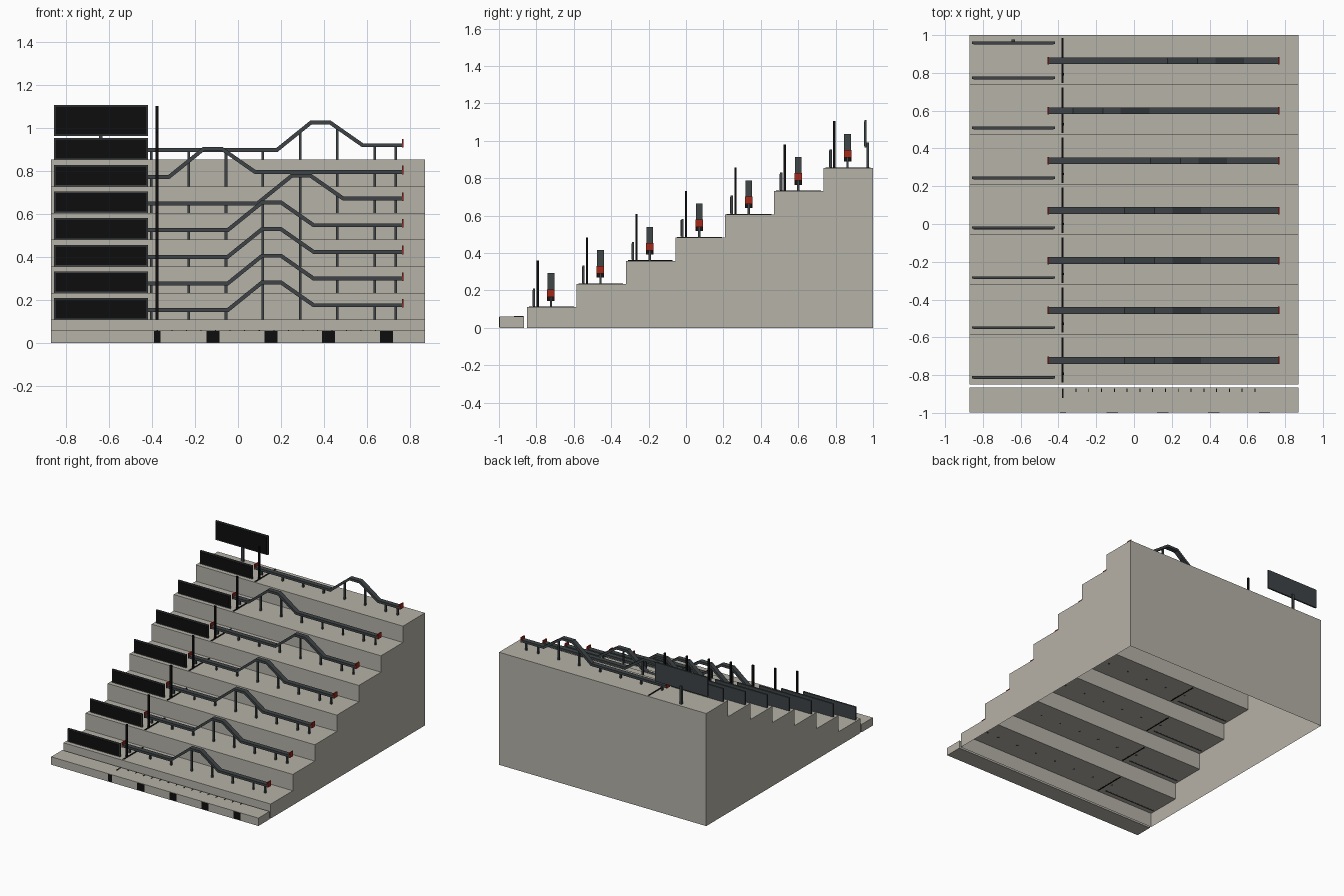
import bpy, bmesh
from mathutils import Vector

cube = bpy.data.objects.get("Cube")
if cube:
    bpy.data.objects.remove(cube, do_unlink=True)


def material(name, rgb):
    lin = [((c / 255 + 0.055) / 1.055) ** 2.4 if c > 10 else c / 255 / 12.92 for c in rgb]
    m = bpy.data.materials.new(name)
    m.use_nodes = True
    m.diffuse_color = (*lin, 1)
    m.node_tree.nodes["Principled BSDF"].inputs["Base Color"].default_value = (*lin, 1)
    return m


CONCRETE = material("concrete", (182, 178, 168))
SLATE = material("slate metal", (62, 68, 70))
BLACK = material("black", (13, 13, 13))
RED = material("red", (165, 40, 25))


def finish(name, bm, mat):
    bmesh.ops.recalc_face_normals(bm, faces=bm.faces)
    me = bpy.data.meshes.new(name)
    bm.to_mesh(me)
    bm.free()
    me.materials.append(mat)
    ob = bpy.data.objects.new(name, me)
    bpy.context.collection.objects.link(ob)
    return ob


def boxes(name, mat, spans):
    """One object made of boxes, each given as (x0, x1, y0, y1, z0, z1)."""
    bm = bmesh.new()
    for x0, x1, y0, y1, z0, z1 in spans:
        vs = bmesh.ops.create_cube(bm, size=1)["verts"]
        for v in vs:
            v.co = ((x0 + x1) / 2 + v.co.x * (x1 - x0),
                    (y0 + y1) / 2 + v.co.y * (y1 - y0),
                    (z0 + z1) / 2 + v.co.z * (z1 - z0))
    return finish(name, bm, mat)


def prism(points, shift):
    """Extrude a closed profile along a vector."""
    bm = bmesh.new()
    face = bm.faces.new([bm.verts.new(p) for p in points])
    res = bmesh.ops.extrude_face_region(bm, geom=[face], use_keep_orig=True)
    verts = [g for g in res["geom"] if isinstance(g, bmesh.types.BMVert)]
    bmesh.ops.translate(bm, verts=verts, vec=shift)
    return bm


W = 0.87                 # half width
N = 7                    # number of terraces
DEPTH, RISE = 0.2643, 0.1241
Y0, Z0 = -0.85, 0.11     # front and height of the first terrace

# Terraces: a stepped shell, open underneath
profile = [(-W, 1, 0), (-W, Y0, 0)]
for k in range(N):
    y, z = Y0 + k * DEPTH, Z0 + k * RISE
    profile += [(-W, y, z), (-W, min(y + DEPTH, 1), z)]
bm = prism(profile, (2 * W, 0, 0))
bmesh.ops.recalc_face_normals(bm, faces=bm.faces)
under = [f for f in bm.faces if all(v.co.z < 0.001 for v in f.verts)]
bmesh.ops.delete(bm, geom=under, context="FACES_ONLY")
finish("terraces", bm, CONCRETE)

# Front kerb with black blocks on its face and ticks on top
boxes("front_kerb", CONCRETE, [(-W, W, -0.998, -0.865, 0, 0.06)])
squares = [(-0.392, -0.36)] + [(-0.146 + 0.269 * i, -0.086 + 0.269 * i) for i in range(4)]
boxes("kerb_blocks", BLACK, [(a, b, -1, -0.995, 0.004, 0.057) for a, b in squares])
ticks = [(-0.380, -0.372, -0.92, -0.87, 0.058, 0.062)]
ticks += [(-0.3775 + 0.0677 * i, -0.3725 + 0.0677 * i, -0.89, -0.87, 0.058, 0.062)
          for i in range(1, 16)]
boxes("kerb_ticks", BLACK, ticks)


def sign(name, y, z0, z1):
    boxes(name + "_board", SLATE, [(-0.857, -0.418, y - 0.006, y + 0.006, z0, z1)])
    boxes(name + "_panel", BLACK,
          [(-0.85, -0.425, y - 0.009, y - 0.005, z0 + 0.007, z1 - 0.007)])


def height_at(path, x):
    for (xa, za), (xb, zb) in zip(path, path[1:]):
        if xa <= x <= xb:
            return za + (zb - za) * (x - xa) / (xb - xa)
    return path[-1][1]


def ribbon(path, half):
    """Closed outline of even thickness around an (x, z) path."""
    pts = [Vector(p) for p in path]
    dirs = [(b - a).normalized() for a, b in zip(pts, pts[1:])]
    normals = [Vector((-d.y, d.x)) for d in dirs]
    upper, lower = [], []
    for i, p in enumerate(pts):
        n1, n2 = normals[max(i - 1, 0)], normals[min(i, len(normals) - 1)]
        off = (n1 + n2) / (1 + n1.dot(n2)) * half
        upper.append(p + off)
        lower.append(p - off)
    return upper + lower[::-1]


HUMP_SHIFT = [0, 0, 0, 0, 0.138, -0.273, 0.228]
POST_X = [-0.404, -0.23, -0.056, 0.116, 0.29, 0.462, 0.636, 0.735]
XL, XR = -0.452, 0.765

for k in range(N):
    tag = str(k + 1)
    z = Z0 + k * RISE
    dy = k * DEPTH
    yc = -0.722 + dy

    # Track with a hump
    s = HUMP_SHIFT[k]
    path = [(XL, z + 0.044), (-0.048 + s, z + 0.044), (0.112 + s, z + 0.173),
            (0.2 + s, z + 0.173), (0.352 + s, z + 0.067), (XR, z + 0.067)]
    outline = [(p.x, yc - 0.018, p.y) for p in ribbon(path, 0.009)]
    finish("track_" + tag, prism(outline, (0, 0.036, 0)), SLATE)

    # Posts carrying the track
    boxes("track_posts_" + tag, SLATE,
          [(x - 0.006, x + 0.006, yc - 0.006, yc + 0.006, z - 0.001, height_at(path, x))
           for x in POST_X])

    # Red stops at both ends
    boxes("end_stops_" + tag, RED,
          [(XL - 0.005, XL + 0.002, yc - 0.02, yc + 0.02, z + 0.034, z + 0.074),
           (XR - 0.002, XR + 0.005, yc - 0.02, yc + 0.02, z + 0.056, z + 0.096)])

    # Sign, marker pole and floor line
    sign("sign_" + tag, -0.812 + dy, z - 0.001, z + 0.1)
    py = -0.793 + dy
    boxes("marker_pole_" + tag, BLACK,
          [(-0.384, -0.371, py - 0.006, py + 0.006, z - 0.001, z + 0.25)])
    boxes("floor_line_" + tag, BLACK,
          [(-0.383, -0.372, Y0 + dy + 0.01, Y0 + dy + 0.25, z - 0.001, z + 0.003)])

# Raised rear sign on a post
top = Z0 + (N - 1) * RISE
sign("rear_sign", 0.96, 0.965, 1.11)
boxes("rear_sign_post", SLATE, [(-0.648, -0.63, 0.964, 0.978, top - 0.001, 0.99)])
